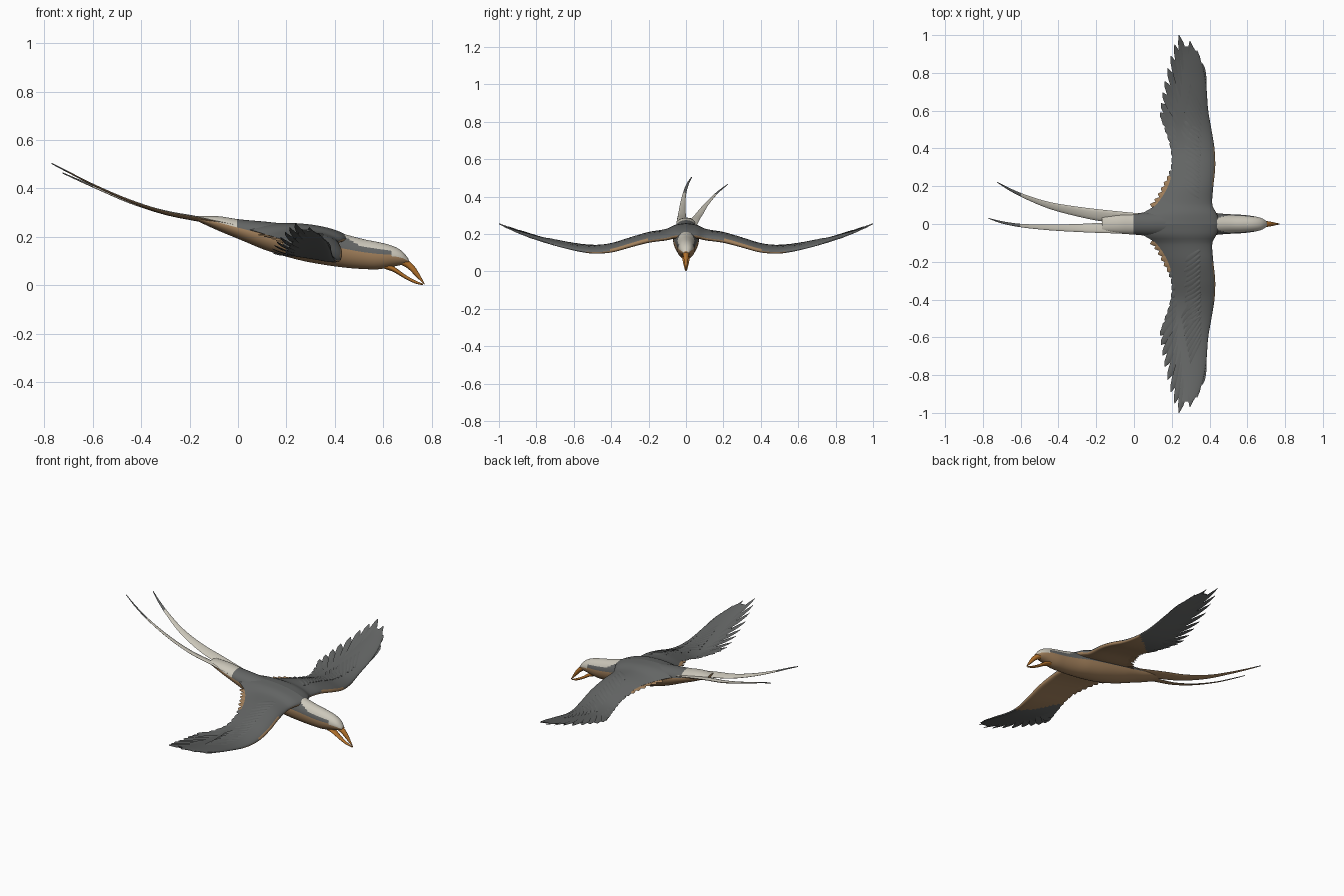
import bpy, bmesh, math
from mathutils import Vector

if "Cube" in bpy.data.objects:
    bpy.data.objects.remove(bpy.data.objects["Cube"])

# ---------- materials ----------
def mat(name, col):
    m = bpy.data.materials.new(name)
    m.diffuse_color = (*col, 1)
    m.use_nodes = True
    m.node_tree.nodes["Principled BSDF"].inputs["Base Color"].default_value = m.diffuse_color
    return m

MATS = [mat("slate_grey", (0.125, 0.13, 0.128)), mat("warm_tan", (0.36, 0.215, 0.105)),
        mat("cream_white", (0.60, 0.57, 0.49)), mat("beak_orange", (0.46, 0.17, 0.025))]
GREY, TAN, WHITE, ORANGE = range(4)

# ---------- helpers ----------
def interp(table, x):
    """Smooth lookup in rows (key, values...) sorted by key."""
    n = len(table)
    x = min(max(x, table[0][0]), table[-1][0])
    i = max(k for k in range(n - 1) if table[k][0] <= x)
    a, b = table[i], table[i + 1]
    p, q = table[max(i - 1, 0)], table[min(i + 2, n - 1)]
    h = b[0] - a[0]
    t = (x - a[0]) / h
    out = []
    for k in range(1, len(a)):
        ma = (b[k] - p[k]) / (b[0] - p[0]) * h
        mb = (q[k] - a[k]) / (q[0] - a[0]) * h
        out.append((2*t**3 - 3*t*t + 1)*a[k] + (t**3 - 2*t*t + t)*ma
                   + (3*t*t - 2*t**3)*b[k] + (t**3 - t*t)*mb)
    return out

def skin(bm, rings):
    """Join closed rings of points into a capped tube."""
    vs = [[bm.verts.new(p) for p in r] for r in rings]
    n = len(vs[0])
    for a, b in zip(vs, vs[1:]):
        for k in range(n):
            bm.faces.new((a[k], a[(k+1) % n], b[(k+1) % n], b[k]))
    bm.faces.new(vs[0][::-1])
    bm.faces.new(vs[-1])

def finish(name, bm, rule, mirror=False, angle=50):
    bmesh.ops.recalc_face_normals(bm, faces=bm.faces[:])
    bm.normal_update()
    for f in bm.faces:
        f.material_index = rule(f.calc_center_median(), f.normal)
    me = bpy.data.meshes.new(name)
    bm.to_mesh(me)
    bm.free()
    for m in MATS:
        me.materials.append(m)
    ob = bpy.data.objects.new(name, me)
    bpy.context.collection.objects.link(ob)
    if mirror:
        md = ob.modifiers.new("mirror", 'MIRROR')
        md.use_axis = (False, True, False)
    bpy.ops.object.select_all(action='DESELECT')
    bpy.context.view_layer.objects.active = ob
    ob.select_set(True)
    bpy.ops.object.shade_smooth_by_angle(angle=math.radians(angle))
    return ob

def slices(table, steps, seg):
    """Elliptical upright slices along x from rows (x, ztop, zbottom, half_width)."""
    rings = []
    for i in range(steps + 1):
        x = table[0][0] + (table[-1][0] - table[0][0]) * i / steps
        zt, zb, w = interp(table, x)
        rings.append([(x, w*math.cos(2*math.pi*k/seg),
                       (zt+zb)/2 + (zt-zb)/2*math.sin(2*math.pi*k/seg)) for k in range(seg)])
    return rings

# ---------- body and head ----------
BODY = [(-0.17, 0.287, 0.266, 0.036), (-0.08, 0.285, 0.225, 0.05), (0.0, 0.273, 0.192, 0.056),
        (0.12, 0.262, 0.143, 0.066), (0.25, 0.247, 0.105, 0.07), (0.36, 0.23, 0.084, 0.066),
        (0.45, 0.208, 0.072, 0.056), (0.52, 0.19, 0.067, 0.051), (0.58, 0.178, 0.066, 0.048),
        (0.64, 0.162, 0.077, 0.04), (0.68, 0.139, 0.085, 0.029), (0.705, 0.108, 0.092, 0.012)]

def body_rule(c, n):
    zt, zb, w = interp(BODY, c.x)
    s = (c.z - (zt+zb)/2) / ((zt-zb)/2)
    if c.x < 0:
        return WHITE if s > 0.1 else TAN
    if c.x > 0.42 and s > max(0.55, 0.95 - (c.x - 0.42)*5):
        return WHITE                                   # crown
    if c.x > 0.635:
        return WHITE if s > 0.05 else TAN              # brow and face
    return GREY if s > 0.15 else TAN

bm = bmesh.new()
skin(bm, slices(BODY, 100, 48))
finish("body", bm, body_rule)

# ---------- open beak ----------
bm = bmesh.new()
skin(bm, slices([(0.665, 0.125, 0.088, 0.022), (0.70, 0.106, 0.07, 0.016),
                 (0.735, 0.07, 0.036, 0.010), (0.77, 0.009, 0.002, 0.002)], 16, 16))
finish("upper_beak", bm, lambda c, n: ORANGE)
bm = bmesh.new()
skin(bm, slices([(0.605, 0.095, 0.068, 0.022), (0.64, 0.08, 0.056, 0.02), (0.69, 0.044, 0.027, 0.013),
                 (0.73, 0.021, 0.008, 0.008), (0.765, 0.006, 0.0, 0.002)], 16, 16))
finish("lower_beak", bm, lambda c, n: ORANGE)

# ---------- tail streamers: rows (-x, y, z, half_width) ----------
def streamer(name, rows, side):
    bm, rings, seg = bmesh.new(), [], 12
    for i in range(49):
        d = rows[0][0] + (rows[-1][0] - rows[0][0]) * i / 48
        y, z, w = interp(rows, d)
        ring = []
        for k in range(seg):
            a = 2*math.pi*k/seg
            u, v = w*math.cos(a), (0.002 + 0.2*w)*math.sin(a)
            ring.append((-d, y + u, z + v + 0.25*side*u))     # outer edge raised
        rings.append(ring)
    skin(bm, rings)
    finish(name, bm, lambda c, n: (GREY if c.x < -0.6 else WHITE) if n.z > 0.25
           else (GREY if c.x < -0.7 else TAN))

streamer("tail_streamer_long", [(-0.03, -0.026, 0.235, 0.026), (0.16, -0.021, 0.273, 0.027),
         (0.3, -0.021, 0.3, 0.021), (0.45, -0.018, 0.35, 0.015), (0.6, -0.008, 0.416, 0.009),
         (0.7, 0.009, 0.467, 0.006), (0.77, 0.03, 0.503, 0.002)], -1)
streamer("tail_streamer_short", [(-0.03, 0.028, 0.235, 0.028), (0.16, 0.044, 0.273, 0.031),
         (0.3, 0.066, 0.3, 0.026), (0.45, 0.099, 0.346, 0.018), (0.58, 0.146, 0.4, 0.011),
         (0.66, 0.184, 0.435, 0.007), (0.725, 0.222, 0.464, 0.002)], 1)

# ---------- wing surface: rows (y, lead_x, trail_x, z, thickness) ----------
WING = [(0.0, 0.46, -0.02, 0.205, 0.07), (0.06, 0.435, 0.05, 0.203, 0.058), (0.1, 0.415, 0.115, 0.19, 0.05),
        (0.2, 0.42, 0.18, 0.176, 0.046), (0.3, 0.43, 0.205, 0.15, 0.042), (0.4, 0.426, 0.215, 0.122, 0.038),
        (0.5, 0.41, 0.205, 0.113, 0.032), (0.6, 0.393, 0.2, 0.126, 0.026), (0.75, 0.38, 0.22, 0.163, 0.018),
        (0.87, 0.352, 0.245, 0.2, 0.01), (0.94, 0.31, 0.25, 0.225, 0.004), (1.0, 0.25, 0.22, 0.248, 0.003)]

def surface(x, y):
    """Middle height and half thickness of the wing."""
    lead, trail, z, t = interp(WING, y)
    u = min(max((lead - x) / (lead - trail), 0), 1)
    half = t/2/0.385 * math.sqrt(u) * (1 - u) + 0.001
    return z + 0.1*(0.3 - x) + 0.045*u*(1 - u)*min(1, t/0.03), half

def under_tan(c):
    return c.y < 0.4 + (c.x - 0.25)*0.9

bm, rings, N = bmesh.new(), [], 18
for i in range(61):
    y = 0.94 * i / 60
    lead, trail, z, t = interp(WING, y)
    us = [(1 - math.cos(math.pi*k/N))/2 for k in range(N + 1)]
    ring = []
    for u, s in [(u, 1) for u in us] + [(u, -1) for u in us[-2:0:-1]]:
        x = lead + (trail - lead)*u
        m, h = surface(x, y)
        ring.append((x, y, m + s*h))
    rings.append(ring)
skin(bm, rings)

def wing_rule(c, n):
    lead = interp(WING, c.y)[0]
    if n.z < 0 and under_tan(c):
        return TAN
    if 0.2 < c.y < 0.4 and c.x > lead - 0.008:
        return TAN
    return GREY
finish("wings", bm, wing_rule, True)

# ---------- feathers: thin pointed blades laid on the wing surface ----------
def blade(bm, root, tip, width, lift, on_top=False, thick=0.003):
    r, t = Vector(root), Vector(tip)
    d = (t - r).normalized()
    side = Vector((-d.y, d.x))
    rings, steps = [], 12
    for i in range(steps + 1):
        s = i / steps
        w = width * (0.5 + 0.5*min(1, s*2)) * math.sqrt(max(0.006, 1 - max(0, (s - 0.62)/0.38)**2))
        c = r + (t - r)*s
        ring = []
        for a, b in ((-1, 0), (-0.45, 1), (0, 1.5), (0.45, 1), (1, 0), (0, -1)):
            p = c + side*w*a
            m, h = surface(c.x, max(c.y, 0))
            z = m + (h if on_top else 0) + lift + 0.1*(c.x - p.x) + a*0.0025
            ring.append((p.x, p.y, z + b*thick*(1 - 0.6*s)))
        rings.append(ring)
    skin(bm, rings)

PRIMARY = [(0.362, 0.85), (0.333, 0.918), (0.296, 0.97), (0.238, 1.0), (0.215, 0.95), (0.196, 0.89),
           (0.178, 0.825), (0.163, 0.755), (0.152, 0.695), (0.143, 0.64), (0.138, 0.59)]
SECONDARY = [(0.147, 0.55), (0.162, 0.51), (0.178, 0.47), (0.19, 0.43), (0.198, 0.39),
             (0.2, 0.35), (0.197, 0.315), (0.187, 0.28)]
INNER = [(0.175, 0.25), (0.158, 0.22), (0.142, 0.19), (0.127, 0.16), (0.108, 0.13), (0.085, 0.105)]

bm = bmesh.new()
for i, tip in enumerate(PRIMARY):
    k = i / (len(PRIMARY) - 1)
    blade(bm, (0.365 - 0.075*k, 0.58 - 0.16*k), tip, 0.021 + 0.004*k, 0.001*(i % 3 - 1))
for i, tip in enumerate(SECONDARY):
    blade(bm, (0.31, tip[1] - 0.10), tip, 0.026, 0.001*(i % 3 - 1))
finish("flight_feathers", bm, lambda c, n: TAN if n.z < 0 and c.y < 0.38 else GREY, True, 35)

bm = bmesh.new()
for i, tip in enumerate(INNER):
    blade(bm, (0.27, tip[1] - 0.05), tip, 0.024, -0.003 + 0.001*(i % 2))
finish("inner_feathers", bm, lambda c, n: TAN, True, 35)

# ---------- rows of short covert feathers on the upper wing ----------
bm = bmesh.new()
for i in range(14):
    y = 0.2 + 0.027*i
    blade(bm, (0.35, y - 0.06), (0.272 + 0.008*math.sin(i*2.3), y), 0.017, -0.001, True, 0.0025)
for i in range(9):
    y = 0.5 + 0.03*i
    blade(bm, (0.355, y - 0.13), (0.25 + 0.006*i, y), 0.015, -0.001, True, 0.002)
finish("wing_coverts", bm, lambda c, n: GREY, True, 35)
